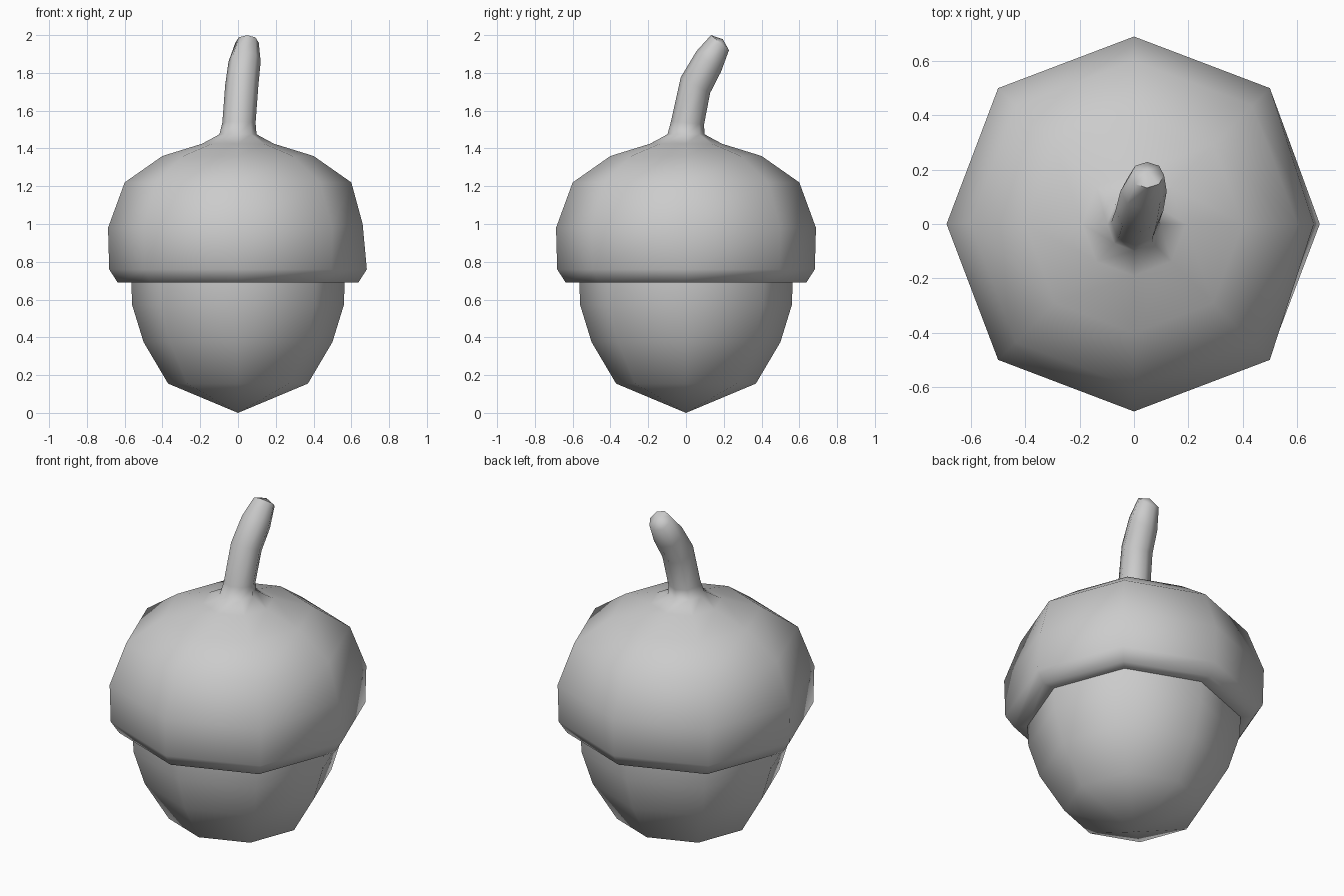
import bpy, bmesh, math

if "Cube" in bpy.data.objects:
    bpy.data.objects.remove(bpy.data.objects["Cube"])

SIDES = 8


def loft(name, rings, tip=None, start=None, nudge=None):
    """Join octagonal rings (x, y, z, radius, tilt in degrees, diagonal scale)."""
    bm = bmesh.new()
    loops = []
    for x, y, z, r, tilt, diag in rings:
        t = math.radians(tilt)
        loop = []
        for i in range(SIDES):
            a = 2 * math.pi * i / SIDES
            k = r * (diag if i % 2 else 1)
            u, v = k * math.cos(a), k * math.sin(a)
            loop.append(bm.verts.new((x + u, y + v * math.cos(t), z - v * math.sin(t))))
        loops.append(loop)
    for lo, hi in zip(loops, loops[1:]):
        for i in range(SIDES):
            j = (i + 1) % SIDES
            bm.faces.new((lo[i], lo[j], hi[j], hi[i]))
    for point, loop in ((start, loops[0]), (tip, loops[-1])):
        if point:
            v = bm.verts.new(point)
            for i in range(SIDES):
                bm.faces.new((loop[i], loop[(i + 1) % SIDES], v))
    if nudge:
        ring, side, co = nudge
        loops[ring][side].co = co
    bmesh.ops.recalc_face_normals(bm, faces=bm.faces)
    mesh = bpy.data.meshes.new(name)
    bm.to_mesh(mesh)
    bm.free()
    obj = bpy.data.objects.new(name, mesh)
    bpy.context.collection.objects.link(obj)
    bpy.ops.object.select_all(action='DESELECT')
    obj.select_set(True)
    bpy.context.view_layer.objects.active = obj
    bpy.ops.object.shade_smooth_by_angle(angle=math.radians(60))
    return obj


def turned(profile):
    return [(0, 0, z, r, 0, 1.025) for r, z in profile]


# nut: pointed lower body running up to the underside of the cap
loft("nut", turned([(0.37, 0.155), (0.50, 0.375), (0.56, 0.57), (0.565, 0.69)]),
     start=(0, 0, 0))

# cap with a rolled rim, flowing into the bent stem
cap = turned([(0.565, 0.69), (0.637, 0.69), (0.682, 0.76), (0.688, 0.98),
              (0.60, 1.22), (0.40, 1.36), (0.19, 1.425), (0.098, 1.475)])
stem = [(0.005, 0.008, 1.535, 0.088, 5, 1),
        (0.02, 0.05, 1.735, 0.088, 28, 1),
        (0.035, 0.12, 1.86, 0.085, 40, 1),
        (0.048, 0.18, 1.96, 0.062, 40, 1)]
loft("cap_and_stem", cap + stem, tip=(0.05, 0.195, 1.978),
     nudge=(3, 0, (0.66, 0, 1.0)))
